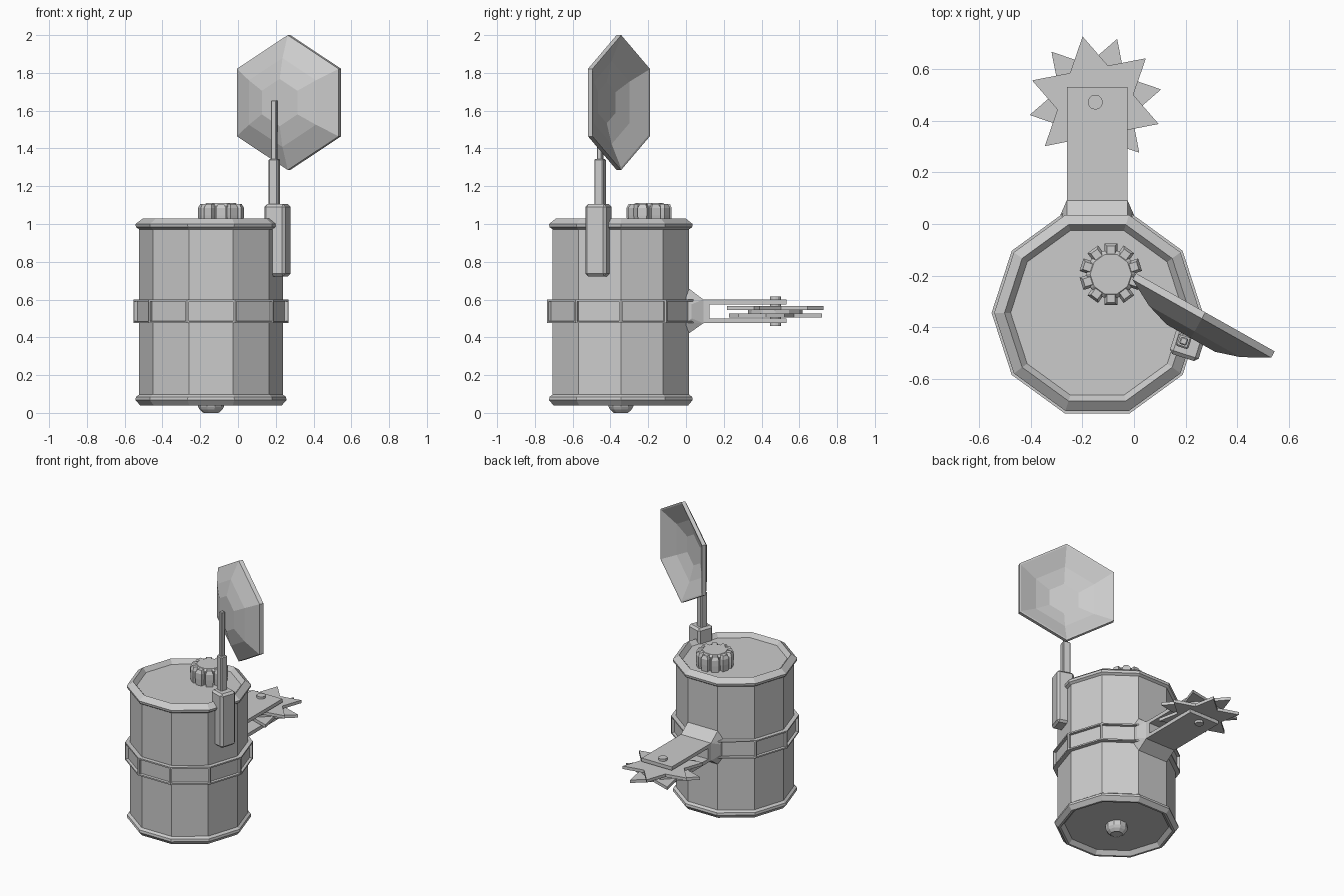
import bpy, bmesh
from math import sin, cos, pi, radians
from mathutils import Vector, Matrix

if "Cube" in bpy.data.objects:
    bpy.data.objects.remove(bpy.data.objects["Cube"])

CX, CY = -0.143, -0.345      # barrel axis


def finish(bm, name, matrix=Matrix()):
    bmesh.ops.recalc_face_normals(bm, faces=bm.faces[:])
    me = bpy.data.meshes.new(name)
    bm.to_mesh(me)
    bm.free()
    ob = bpy.data.objects.new(name, me)
    ob.matrix_world = matrix
    bpy.context.collection.objects.link(ob)
    return ob


def lathe_bm(profile, n, closed=False, phase=0.0):
    """Spin (radius, z) points into n flat sides; cap the ends unless closed."""
    bm = bmesh.new()
    rings = [[bm.verts.new((r * cos(phase + 2 * pi * i / n), r * sin(phase + 2 * pi * i / n), z))
              for i in range(n)] for r, z in profile]
    pairs = list(zip(rings, rings[1:])) + ([(rings[-1], rings[0])] if closed else [])
    for a, b in pairs:
        for i in range(n):
            j = (i + 1) % n
            bm.faces.new((a[i], a[j], b[j], b[i]))
    if not closed:
        bm.faces.new(rings[0][::-1])
        bm.faces.new(rings[-1])
    return bm


def lathe(name, profile, n, x, y, z=0.0, **kw):
    return finish(lathe_bm(profile, n, **kw), name, Matrix.Translation((x, y, z)))


def box(name, loc, size, angle=0.0, bevel=0.0):
    bm = bmesh.new()
    bmesh.ops.create_cube(bm, size=1)
    bmesh.ops.scale(bm, vec=size, verts=bm.verts)
    ob = finish(bm, name, Matrix.Translation(loc) @ Matrix.Rotation(angle, 4, 'Z'))
    if bevel:
        m = ob.modifiers.new("bevel", 'BEVEL')
        m.width, m.segments = bevel, 1
    return ob


# Ten-sided barrel with raised rims at both ends
lathe("barrel", [(.336, .068), (.36, .04), (.375, .04), (.40, .068), (.397, .085), (.38, .097),
                 (.38, .972), (.397, .983), (.40, 1.0), (.36, 1.03), (.336, 1.0)], 10, CX, CY)

# Drain knob under the barrel
lathe("bottom_knob", [(.04, 0.005), (.04, .0), (.06, .018), (.07, .035), (.07, .07)], 10, CX, CY)

# Band with a recessed panel on every side
bm = lathe_bm([(.37, .475), (.41, .475), (.41, .60), (.37, .60)], 10, closed=True)
outer = [f for f in bm.faces if f.calc_center_median().xy.length > .385
         and abs(f.calc_center_median().z - .5375) < .02]
bmesh.ops.recalc_face_normals(bm, faces=bm.faces[:])
bmesh.ops.inset_individual(bm, faces=outer, thickness=.014)
bmesh.ops.inset_individual(bm, faces=outer, thickness=.002, depth=-.018)
finish(bm, "band", Matrix.Translation((CX, CY, 0)))

# Filler cap with ten grips
KX, KY = -.09, -.195
lathe("cap_core", [(.095, .99), (.095, 1.095), (.08, 1.11)], 10, KX, KY)
for i in range(10):
    a = 2 * pi * (i + .5) / 10
    ob = lathe("cap_grip", [(.032, 1.0), (.036, 1.045), (.036, 1.085), (.022, 1.107)], 4,
               KX + .094 * cos(a), KY + .094 * sin(a), phase=pi / 4)
    ob.rotation_euler.z = a

# Flared arm socket on the back face
bm = bmesh.new()
for s in (-1, 1):
    for y, half, zs in ((0.0, .117, (.41, .67)), (.03, .145, (.50, .575)),
                        (.092, .118, (.475, .60)), (0.0, .145, (.475, .60))):
        for z in zs:
            bm.verts.new((CX + s * half, y, z))
bmesh.ops.convex_hull(bm, input=bm.verts[:])
finish(bm, "arm_socket")
box("arm_root", (CX, .107, .5375), (.236, .036, .125))

# Fork plates and axle pin
for name, z in (("upper_fork", .5875), ("lower_fork", .4875)):
    box(name, (CX, .311, z), (.236, .442, .025))
BX, BY = -.15, .473
lathe("axle_pin", [(.029, .459), (.029, .616)], 12, BX, BY)


# Two six-pointed saw blades, staggered
def blade(name, z, start):
    bm = bmesh.new()
    pts = []
    for i in range(12):
        r, a = (.26, .150)[i % 2], radians(start + 30 * i)
        pts.append(bm.verts.new((BX + r * cos(a), BY + r * sin(a), z)))
    f = bm.faces.new(pts)
    ex = bmesh.ops.extrude_face_region(bm, geom=[f])
    bmesh.ops.translate(bm, vec=(0, 0, .021),
                        verts=[v for v in ex['geom'] if isinstance(v, bmesh.types.BMVert)])
    finish(bm, name)


blade("upper_blade", .546, 101)
blade("lower_blade", .505, 71)
lathe("blade_spacer", [(.145, .526), (.145, .546)], 12, BX, BY)

# Mast bracket and telescoping rods on the barrel side
A = radians(-18)
box("mast_bracket", (.209, -.463, .914), (.117, .117, .382), A, .014)
box("mast_lower", (.193, -.455, 1.2), (.051, .051, .29), A, .006)
box("mast_upper", (.193, -.455, 1.47), (.029, .029, .37), A, .004)

# Hexagonal dish shell, bulging toward the mast
outside = [(.357, .0), (.357, .028), (.235, .085), (.125, .115)]
inside = [(.11, .088), (.22, .058), (.345, .0)]
bm = lathe_bm([(.11, .088), (.22, .058), (.345, .002)] + outside, 6)
n = Vector((-.49, -.87, 0)).normalized()
up = Vector((0, 0, 1))
t = up.cross(n)
m = Matrix((up, t, n)).transposed().to_4x4()
finish(bm, "dish", Matrix.Translation((.277, -.343, 1.643)) @ m)
